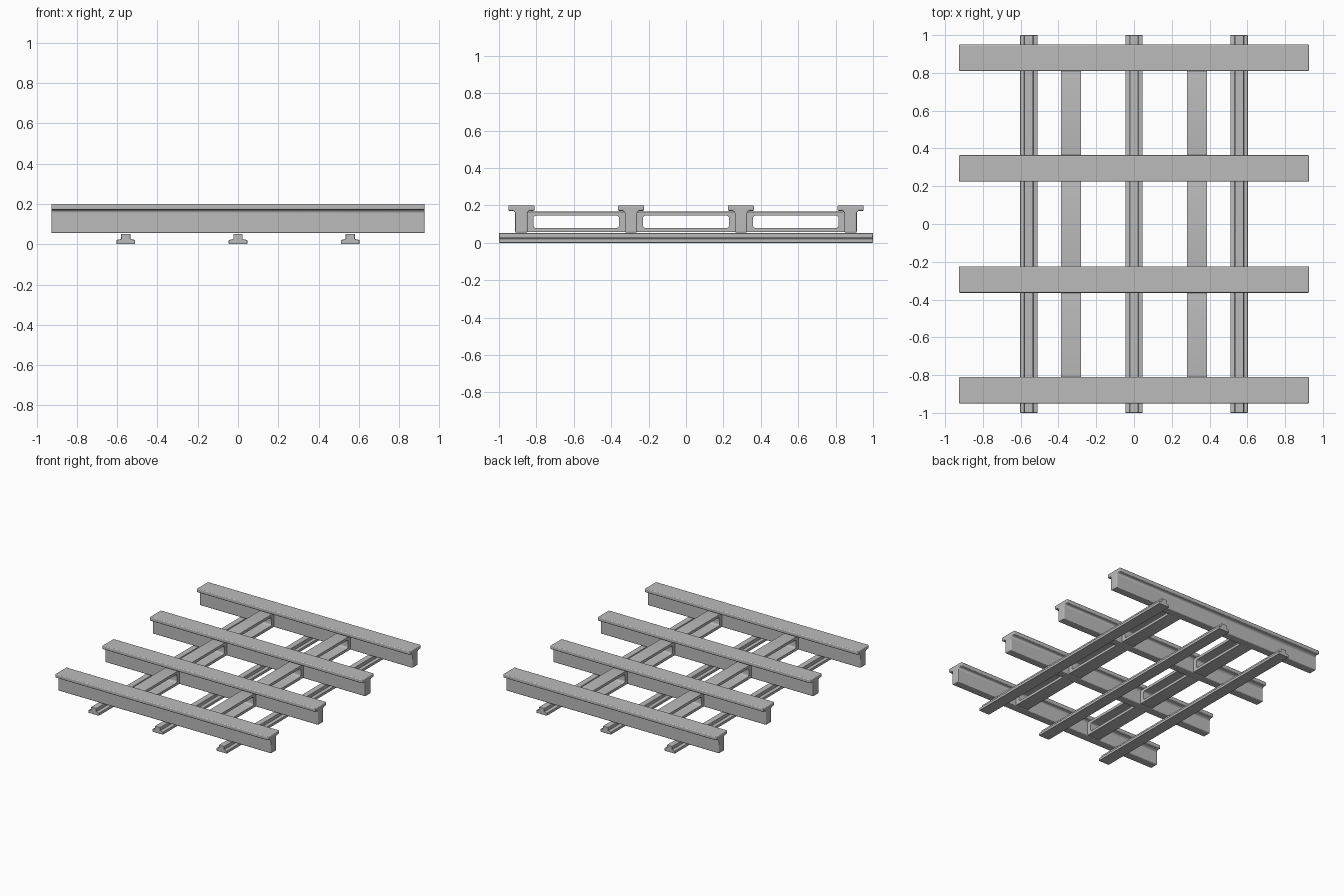
import bpy, bmesh, math
from mathutils import Vector

if "Cube" in bpy.data.objects:
    bpy.data.objects.remove(bpy.data.objects["Cube"], do_unlink=True)

steel = bpy.data.materials.new("grey steel")
steel.use_nodes = True
GREY = (0.5, 0.5, 0.5, 1)
steel.diffuse_color = GREY
steel.node_tree.nodes["Principled BSDF"].inputs["Base Color"].default_value = GREY


def finish(bm, name, bevel):
    """Turn a bmesh into a steel object with softened edges."""
    bmesh.ops.recalc_face_normals(bm, faces=bm.faces)
    mesh = bpy.data.meshes.new(name)
    bm.to_mesh(mesh)
    bm.free()
    mesh.materials.append(steel)
    obj = bpy.data.objects.new(name, mesh)
    bpy.context.collection.objects.link(obj)
    mod = obj.modifiers.new("soft edges", "BEVEL")
    mod.width, mod.segments = bevel, 3
    mod.limit_method, mod.angle_limit = "ANGLE", math.radians(40)
    bpy.ops.object.select_all(action="DESELECT")
    obj.select_set(True)
    bpy.context.view_layer.objects.active = obj
    bpy.ops.object.shade_smooth_by_angle(angle=math.radians(35))
    return obj


def tee(name, half_profile, half_length, axis, offset, bevel):
    """Extrude a mirrored (half width, z) profile along the x or y axis."""
    outline = half_profile + [(-w, z) for w, z in reversed(half_profile)]
    bm = bmesh.new()

    def place(along, w, z):
        return (along, offset + w, z) if axis == "x" else (offset + w, along, z)

    face = bm.faces.new([bm.verts.new(place(-half_length, w, z)) for w, z in outline])
    step = Vector(place(2 * half_length, -offset, 0))
    new = bmesh.ops.extrude_face_region(bm, geom=[face], use_keep_orig=True)["geom"]
    bmesh.ops.translate(bm, vec=step, verts=[v for v in new if isinstance(v, bmesh.types.BMVert)])
    return finish(bm, name, bevel)


def rounded_loop(y, z, half_y, half_z, radius):
    """Points of a rounded rectangle in the side plane."""
    points = []
    for corner, (sy, sz) in enumerate([(1, 1), (-1, 1), (-1, -1), (1, -1)]):
        for i in range(5):
            a = math.radians(90 * corner + 22.5 * i)
            points.append((y + sy * (half_y - radius) + radius * math.cos(a),
                           z + sz * (half_z - radius) + radius * math.sin(a)))
    return points


def spacer(name, x, y, half_y):
    """A hollow rectangular brace with a rounded opening through its sides."""
    bm = bmesh.new()
    rings = []
    for side in (-0.053, 0.053):
        outer = rounded_loop(y, 0.112, half_y, 0.054, 0.003)
        inner = rounded_loop(y, 0.112, half_y - 0.032, 0.033, 0.014)
        rings.append([[bm.verts.new((x + side, *p)) for p in loop] for loop in (outer, inner)])
    (o1, i1), (o2, i2) = rings
    for a, b in ((o1, i1), (o2, i2), (o1, o2), (i1, i2)):
        for k in range(len(a)):
            n = (k + 1) % len(a)
            bm.faces.new((a[k], a[n], b[n], b[k]))
    return finish(bm, name, 0.001)


# Top beams with a wide flange and a small shoulder on the web
beam_profile = [(0.033, 0.055), (0.033, 0.162), (0.042, 0.171), (0.07, 0.171), (0.07, 0.2)]
beam_ys = [-0.88, -0.294, 0.294, 0.88]
for i, y in enumerate(beam_ys):
    tee(f"top_beam_{i + 1}", beam_profile, 0.927, "x", y, 0.006)

# Ground rails, an upside-down tee each
rail_profile = [(0.046, 0), (0.046, 0.021), (0.023, 0.026), (0.023, 0.052)]
for name, x in (("right", -0.557), ("middle", 0), ("left", 0.557)):
    tee(f"{name}_ground_rail", rail_profile, 1, "y", x, 0.003)

# Open braces filling the gaps between neighbouring beams
for side, x in (("right", -0.333), ("left", 0.333)):
    for i, (a, b) in enumerate(zip(beam_ys, beam_ys[1:])):
        spacer(f"{side}_brace_{i + 1}", x, (a + b) / 2, (b - a) / 2 - 0.032)
